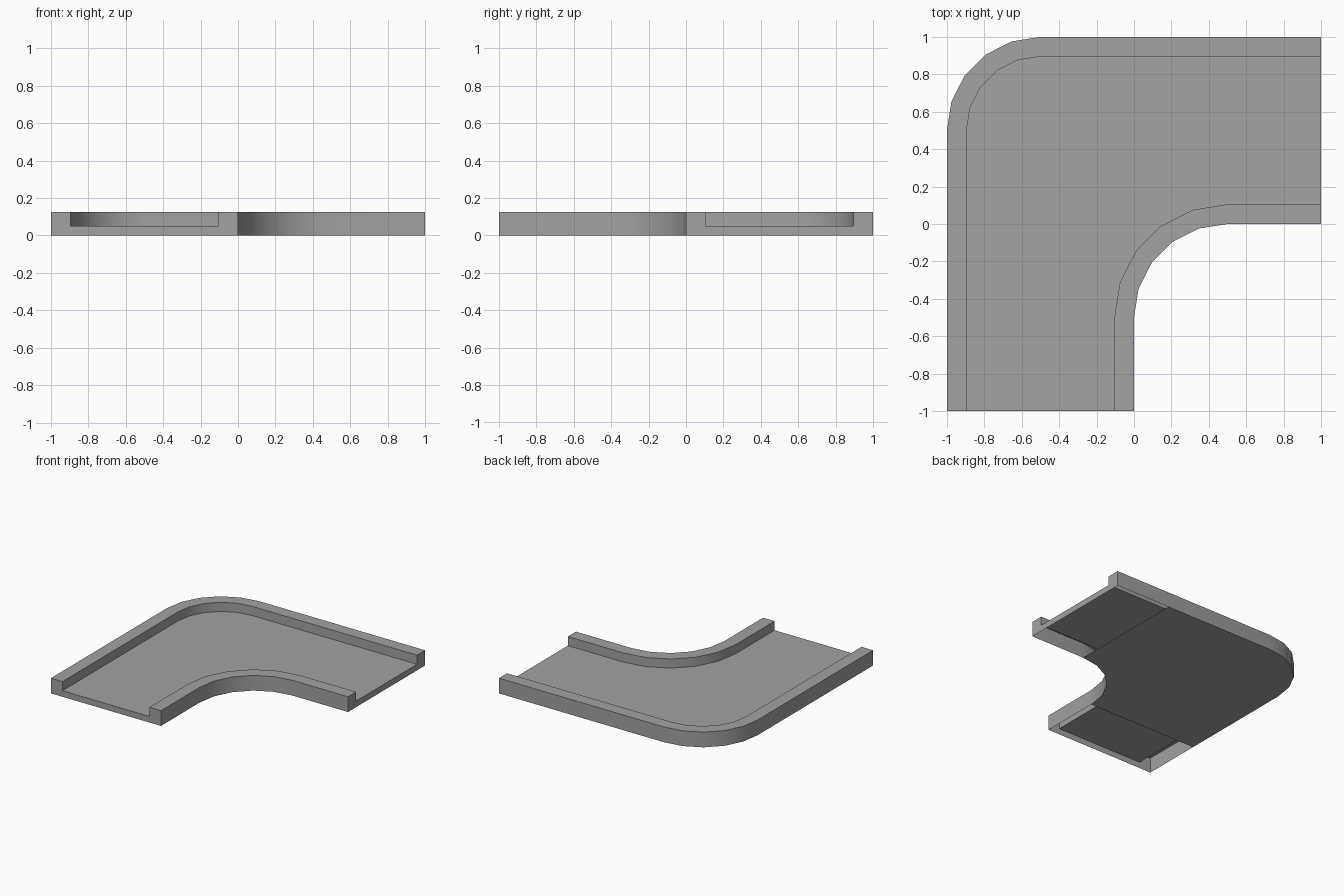
import bpy, math

if "Cube" in bpy.data.objects:
    bpy.data.objects.remove(bpy.data.objects["Cube"])

TOP, FLOOR, RAIL, R = 0.125, 0.05, 0.105, 0.5

grey = bpy.data.materials.new("stone_grey")
grey.use_nodes = True
grey.diffuse_color = (0.36, 0.36, 0.36, 1)
grey.node_tree.nodes["Principled BSDF"].inputs["Base Color"].default_value = grey.diffuse_color


def add_mesh(name, verts, faces):
    mesh = bpy.data.meshes.new(name)
    mesh.from_pydata(verts, [], faces)
    mesh.materials.append(grey)
    obj = bpy.data.objects.new(name, mesh)
    bpy.context.collection.objects.link(obj)
    return obj


def arc(cx, cy, radius, steps=5):
    """Quarter turn from heading +y to heading +x."""
    angles = [math.pi - i * math.pi / 2 / steps for i in range(steps + 1)]
    return [(cx + radius * math.cos(a), cy + radius * math.sin(a)) for a in angles]


def lane(bend):
    """Extend a bend with straight runs to both open ends."""
    return [(bend[0][0], -1)] + bend + [(1, bend[-1][1])]


def rail(name, rows):
    """Skin between successive (path, height) rows, smooth along the bend."""
    n = len(rows[0][0])
    verts = [(x, y, z) for path, z in rows for x, y in path]
    faces = [(j * n + i, j * n + n + i, j * n + n + i + 1, j * n + i + 1)
             for j in range(len(rows) - 1) for i in range(n - 1)]
    obj = add_mesh(name, verts, faces)
    bpy.ops.object.select_all(action='DESELECT')
    obj.select_set(True)
    bpy.context.view_layer.objects.active = obj
    bpy.ops.object.shade_smooth_by_angle(angle=math.radians(35))


def plate(name, points):
    add_mesh(name, points, [range(len(points))])


outer_arc, inner_arc = arc(-R, R, R), arc(R, -R, R)
outer, outer_lip = lane(outer_arc), lane(arc(-R, R, R - RAIL))
inner, inner_lip = lane(inner_arc), lane(arc(R, -R, R + RAIL))

# Raised rails, hollow underneath
rail("outer_rail", [(outer, 0), (outer, TOP), (outer_lip, TOP), (outer_lip, FLOOR)])
rail("inner_rail", [(inner_lip, FLOOR), (inner_lip, TOP), (inner, TOP), (inner, 0)])

# Channel floor between the rails
plate("channel_floor", [(x, y, FLOOR) for x, y in inner_lip + outer_lip[::-1]])

# Underside plate below the bend only
outline = [(-1, -R)] + outer_arc + [(R, 1)] + inner_arc[::-1]
plate("base_plate", [(x, y, 0) for x, y in outline])

# U-shaped faces closing the two open ends
section = [(outer, 0), (outer, TOP), (outer_lip, TOP), (outer_lip, FLOOR),
           (inner_lip, FLOOR), (inner_lip, TOP), (inner, TOP), (inner, 0)]
plate("front_end", [(*path[0], z) for path, z in section[::-1]])
plate("left_end", [(*path[-1], z) for path, z in section])
